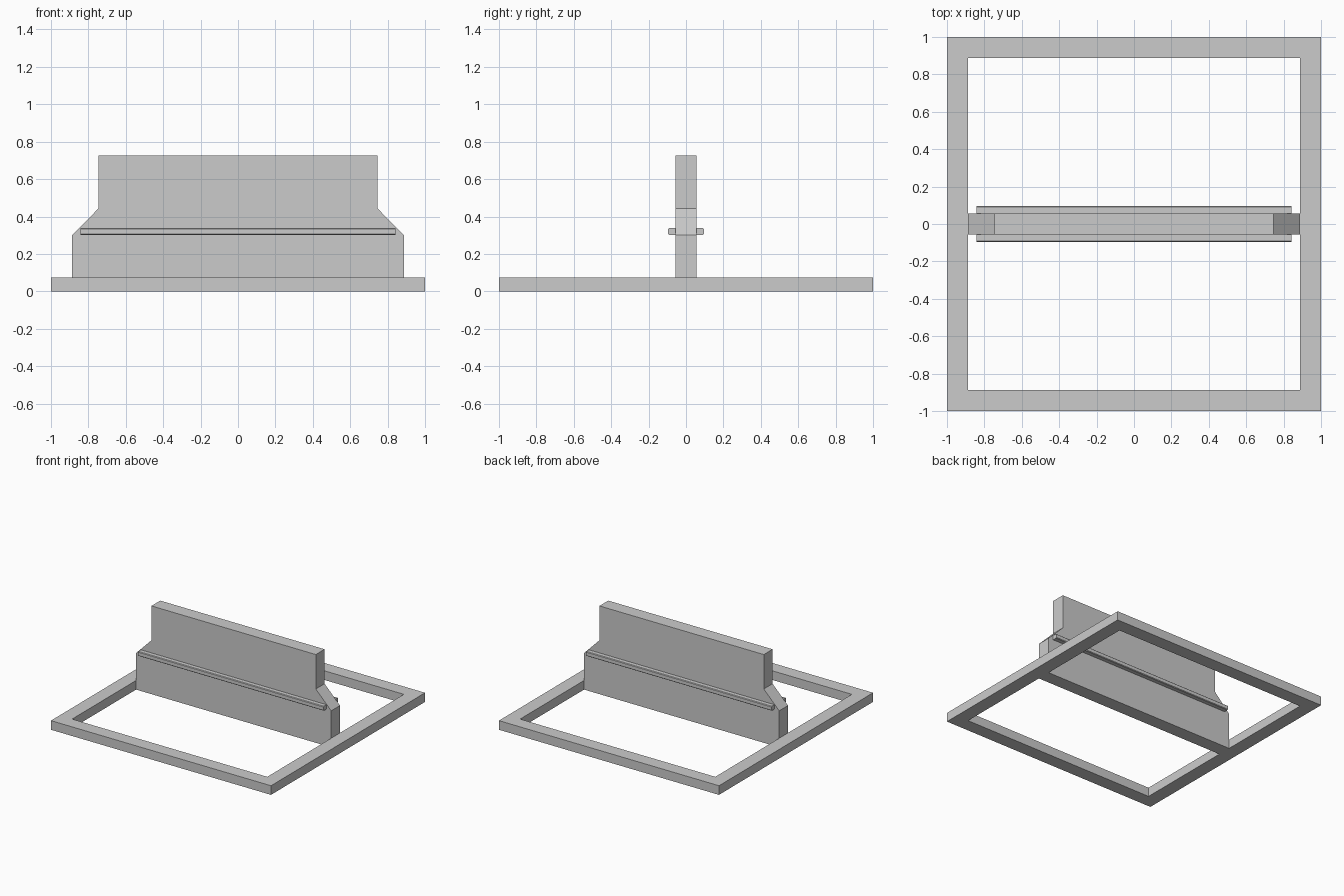
import bpy
import bmesh

cube = bpy.data.objects.get("Cube")
if cube:
    bpy.data.objects.remove(cube, do_unlink=True)

grey = bpy.data.materials.new("plain grey")
grey.use_nodes = True
colour = (0.6, 0.6, 0.6, 1)
grey.diffuse_color = colour
grey.node_tree.nodes["Principled BSDF"].inputs["Base Color"].default_value = colour


def finish(name, bm):
    bmesh.ops.recalc_face_normals(bm, faces=bm.faces)
    mesh = bpy.data.meshes.new(name)
    bm.to_mesh(mesh)
    bm.free()
    mesh.materials.append(grey)
    obj = bpy.data.objects.new(name, mesh)
    bpy.context.collection.objects.link(obj)
    return obj


def extrude(name, outline, depth):
    """Extrude a closed outline of 3D points along a vector."""
    bm = bmesh.new()
    face = bm.faces.new([bm.verts.new(p) for p in outline])
    moved = bmesh.ops.extrude_face_region(bm, geom=[face])["geom"]
    verts = [v for v in moved if isinstance(v, bmesh.types.BMVert)]
    bmesh.ops.translate(bm, verts=verts, vec=depth)
    return finish(name, bm)


# Square base frame with mitred corners
OUTER, INNER, BASE_H = 1.0, 0.887, 0.075
corners = [(-1, -1), (1, -1), (1, 1), (-1, 1)]
bm = bmesh.new()
rings = [[bm.verts.new((x * s, y * s, z)) for x, y in corners]
         for s, z in ((OUTER, 0), (OUTER, BASE_H), (INNER, BASE_H), (INNER, 0))]
for a, b in zip(rings, rings[1:] + rings[:1]):
    for i in range(4):
        j = (i + 1) % 4
        bm.faces.new((a[i], a[j], b[j], b[i]))
finish("base_frame", bm)

# Upright panel with stepped, sloping shoulders
HALF_T = 0.057
side = [(INNER, 0), (INNER, 0.30), (0.747, 0.442), (0.747, 0.725)]
profile = side + [(-x, z) for x, z in reversed(side)]
extrude("upright_panel", [(x, -HALF_T, z) for x, z in profile], (0, 2 * HALF_T, 0))

# Slim rails along both faces of the panel, with softened outer edges
RAIL_X, RAIL_OUT, LOW, HIGH, SOFT = 0.843, 0.095, 0.302, 0.339, 0.005
section = [(HALF_T, LOW), (RAIL_OUT - SOFT, LOW), (RAIL_OUT, LOW + SOFT),
           (RAIL_OUT, HIGH - SOFT), (RAIL_OUT - SOFT, HIGH), (HALF_T, HIGH)]
for name, sign in (("front_rail", -1), ("back_rail", 1)):
    extrude(name, [(-RAIL_X, sign * y, z) for y, z in section], (2 * RAIL_X, 0, 0))
